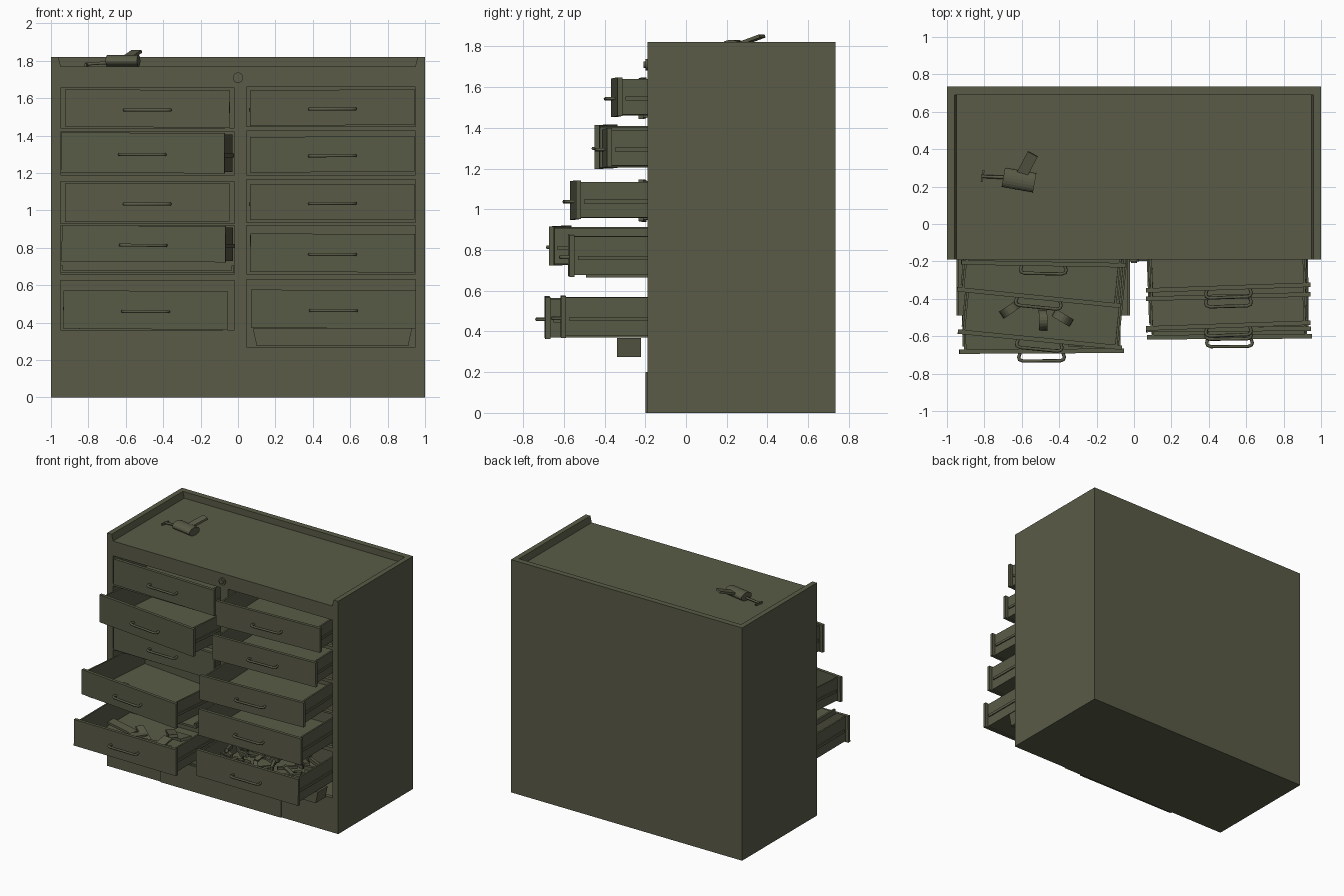
import bpy, bmesh, math, random
from mathutils import Matrix, Vector

if "Cube" in bpy.data.objects:
    bpy.data.objects.remove(bpy.data.objects["Cube"])

random.seed(4)
olive = bpy.data.materials.new("olive_paint")
olive.diffuse_color = (0.100, 0.104, 0.062, 1)
olive.use_nodes = True
olive.node_tree.nodes["Principled BSDF"].inputs["Base Color"].default_value = olive.diffuse_color


def add_box(bm, lo, hi, m=Matrix()):
    size = [h - l for l, h in zip(lo, hi)]
    mid = [(h + l) / 2 for l, h in zip(lo, hi)]
    bmesh.ops.create_cube(bm, size=1, matrix=m @ Matrix.Translation(mid) @ Matrix.Diagonal((*size, 1)))


def finish(bm, name, m=Matrix()):
    me = bpy.data.meshes.new(name)
    bmesh.ops.recalc_face_normals(bm, faces=bm.faces)
    bm.to_mesh(me)
    bm.free()
    me.materials.append(olive)
    ob = bpy.data.objects.new(name, me)
    ob.matrix_world = m
    bpy.context.collection.objects.link(ob)
    return ob


def boxes(name, items, m=Matrix()):
    bm = bmesh.new()
    for lo, hi in items:
        add_box(bm, lo, hi)
    return finish(bm, name, m)


def prism(name, pts, y0, y1):
    bm = bmesh.new()
    f = bm.faces.new([bm.verts.new((x, y0, z)) for x, z in pts])
    r = bmesh.ops.extrude_face_region(bm, geom=[f])
    bmesh.ops.translate(bm, vec=(0, y1 - y0, 0),
                        verts=[v for v in r["geom"] if isinstance(v, bmesh.types.BMVert)])
    return finish(bm, name)


def tube(name, pts, radius, m=Matrix()):
    cu = bpy.data.curves.new(name, "CURVE")
    cu.dimensions = "3D"
    cu.bevel_depth, cu.bevel_resolution, cu.use_fill_caps = radius, 1, True
    sp = cu.splines.new("POLY")
    sp.points.add(len(pts) - 1)
    for p, co in zip(sp.points, pts):
        p.co = (*co, 1)
    tmp = bpy.data.objects.new(name + "_path", cu)
    bpy.context.collection.objects.link(tmp)
    dg = bpy.context.evaluated_depsgraph_get()
    me = bpy.data.meshes.new_from_object(tmp.evaluated_get(dg))
    bpy.data.objects.remove(tmp)
    me.materials.clear()
    me.materials.append(olive)
    for p in me.polygons:
        p.use_smooth = len(p.vertices) == 4
    ob = bpy.data.objects.new(name, me)
    ob.matrix_world = m
    bpy.context.collection.objects.link(ob)


F, B = -0.19, 0.735          # front and back planes of the cabinet

# cabinet shell
boxes("cabinet_shell", [
    ((-1, F, 0), (-0.95, B, 1.77)), ((0.95, F, 0), (1, B, 1.77)),
    ((-0.95, B - 0.04, 0), (0.95, B, 1.77)), ((-0.95, F, 0), (0.95, B - 0.04, 0.04)),
    ((-0.95, F, 1.73), (0.95, B - 0.04, 1.77)), ((-0.02, F, 0.04), (0.045, B - 0.04, 1.73))])

# raised rim round the top: two sides and the back
for s, n in ((-1, "left"), (1, "right")):
    prism(n + "_top_rim", [(s, 1.77), (s, 1.82), (s * 0.96, 1.82), (s * 0.948, 1.77)], F, B)
boxes("back_top_rim", [((-0.96, 0.69, 1.77), (0.96, B, 1.82))])

# front frame: rails between the drawer openings of each column
openings = {"left": (-0.95, -0.02, [(1.44, 1.655), (1.19, 1.42), (0.93, 1.155), (0.66, 0.92), (0.36, 0.625)]),
            "right": (0.045, 0.95, [(1.45, 1.66), (1.19, 1.425), (0.935, 1.165), (0.66, 0.92), (0.27, 0.63)])}
for side, (x0, x1, rows) in openings.items():
    edges = [1.73] + [z for lo, hi in rows for z in (hi, lo)] + [0.21]
    rails = [((x0, F, edges[i + 1]), (x1, F + 0.03, edges[i])) for i in range(0, len(edges), 2)]
    if side == "left":   # sunk panel below the last drawer
        (a, b, c), hi = rails[-1]
        rails[-1] = ((a, b + 0.008, c), hi)
    boxes(side + "_front_rails", rails)

# plinth with a slightly bulged middle panel
boxes("plinth", [((-0.95, F, 0), (0.95, F + 0.03, 0.21))])
boxes("plinth_panel", [((-0.53, F - 0.008, 0.0), (0.51, F, 0.2))])

# lock
bm = bmesh.new()
for r, y in ((0.028, -0.195), (0.016, -0.203)):
    bmesh.ops.create_cone(bm, cap_ends=True, segments=16, radius1=r, radius2=r, depth=0.018,
                          matrix=Matrix.Translation((0, y + 0.004, 1.71)) @ Matrix.Rotation(math.pi / 2, 4, "X"))
finish(bm, "lock")


def drawer(name, xc, y, z0, z1, yaw=0, roll=0, w=0.88, hx=0.0, depth=0.66):
    """Open drawer; origin at the middle of the lower front edge."""
    m = (Matrix.Translation((xc, y, z0)) @ Matrix.Rotation(math.radians(yaw), 4, "Z")
         @ Matrix.Rotation(math.radians(roll), 4, "Y"))
    h, a, b, t = z1 - z0, w / 2, w / 2 - 0.025, 0.012
    boxes(name, [((-a, 0, 0), (a, 0.024, h)),
                 ((-b, 0.024, 0.008), (b, depth, 0.02)),
                 ((-b, 0.024, 0.008), (-b + t, depth, h - 0.008)),
                 ((b - t, 0.024, 0.008), (b, depth, h - 0.008)),
                 ((-b, depth - t, 0.008), (b, depth, h - 0.008)),
                 ((-b - 0.008, 0.04, h * 0.4), (-b, depth, h * 0.5)),
                 ((b, 0.04, h * 0.4), (b + 0.008, depth, h * 0.5))], m)
    # bent bar handle
    pts = []
    for s in (-1, 1):
        arc = [(s * 0.115, 0.002), (s * 0.122, -0.02), (s * 0.118, -0.033), (s * 0.1, -0.04)]
        pts += [(hx + px, py, h * 0.46) for px, py in (arc if s < 0 else arc[::-1])]
    tube(name + "_handle", pts, 0.009, m)
    return m


# drawers, top to bottom: centre x, front y, bottom, top, yaw, roll
left = [(-0.485, -0.225, 1.445, 1.645, -1, 0.4), (-0.51, -0.405, 1.2, 1.415, -5.8, 0.3),
        (-0.485, -0.225, 0.94, 1.145, -1, -0.2), (-0.505, -0.63, 0.725, 0.918, -5.6, 0.3),
        (-0.495, -0.692, 0.365, 0.57, 0.3, 0.4)]
right = [(0.505, -0.352, 1.455, 1.645, 2, -0.4), (0.505, -0.40, 1.205, 1.395, 1.5, -0.4),
         (0.505, -0.555, 0.95, 1.14, 2, -0.3), (0.505, -0.575, 0.67, 0.875, 0.5, 0.2),
         (0.51, -0.615, 0.37, 0.575, 0.3, 0.2)]
mats = {}
for side, rows in (("left", left), ("right", right)):
    for i, (xc, y, a, b, yaw, roll) in enumerate(rows, 1):
        mats[side, i] = drawer(f"{side}_drawer_{i}", xc, y, a, b, yaw, roll)

# slide tray under the fourth left drawer, slipped tray under the last right one
boxes("left_slide_tray", [((-0.95, -0.49, 0.665), (-0.021, 0.3, 0.68)),
                          ((-0.95, -0.49, 0.68), (-0.935, 0.3, 0.705)),
                          ((-0.036, -0.49, 0.68), (-0.021, 0.3, 0.705))])
prism("slipped_tray", [(0.08, 0.368), (0.1, 0.275), (0.91, 0.275), (0.93, 0.368)], -0.34, -0.22)

# left drawer 4: bent straps
for k, (x, y) in enumerate(((-0.16, 0.14), (0.03, 0.12), (0.12, 0.16))):
    bm = bmesh.new()
    ring = []
    for i in range(11):
        t = math.pi * i / 10
        ring.append([bm.verts.new((r * math.cos(t), d, r * 1.2 * math.sin(t)))
                     for r, d in ((0.055, 0), (0.055, 0.045), (0.047, 0.045), (0.047, 0))])
    for p, q in zip(ring, ring[1:]):
        for j in range(4):
            bm.faces.new((p[j], p[(j + 1) % 4], q[(j + 1) % 4], q[j]))
    bm.faces.new(ring[0])
    bm.faces.new(ring[-1])
    finish(bm, f"bent_strap_{k + 1}",
           mats["left", 4] @ Matrix.Translation((x, y, 0.04)) @ Matrix.Rotation(0.7 + k, 4, "Z"))


def clutter(name, m, count, x, y, z, size):
    bm = bmesh.new()
    for _ in range(count):
        p = Vector((random.uniform(-x, x), random.uniform(*y), random.uniform(*z)))
        l, w, t = (random.uniform(*s) / 2 for s in size)
        r = (Matrix.Translation(p) @ Matrix.Rotation(random.uniform(0, math.pi), 4, "Z")
             @ Matrix.Rotation(random.uniform(-0.3, 0.3), 4, "Y"))
        add_box(bm, (-l, -w, -t), (l, w, t), r)
    finish(bm, name, m)


# loose boards and tools
clutter("loose_boards", mats["left", 5], 9, 0.25, (0.12, 0.4), (0.07, 0.14),
        ((0.15, 0.26), (0.05, 0.1), (0.01, 0.03)))
clutter("loose_tools", mats["right", 5], 70, 0.32, (0.1, 0.5), (0.05, 0.17),
        ((0.06, 0.16), (0.012, 0.04), (0.01, 0.03)))

# small hand torch lying on the top: body, neck, grip
tm = Matrix.Translation((-0.615, 0.235, 1.77)) @ Matrix.Rotation(math.radians(-10), 4, "Z")
bm = bmesh.new()
bmesh.ops.create_cone(bm, cap_ends=True, segments=20, radius1=0.052, radius2=0.052, depth=0.17,
                      matrix=Matrix.Translation((0, 0, 0.03)) @ Matrix.Diagonal((1, 1, 0.6, 1))
                      @ Matrix.Rotation(math.pi / 2, 4, "Y"))
add_box(bm, (-0.03, 0.03, 0.02), (0.03, 0.175, 0.036),
        Matrix.Rotation(math.radians(-18), 4, "Z") @ Matrix.Rotation(math.radians(18), 4, "X"))
finish(bm, "torch_body", tm)
tube("torch_neck", [(-0.08, 0.0, 0.02), (-0.2, -0.015, 0.012)], 0.009, tm)
boxes("torch_tip", [((-0.2, -0.045, 0.0), (-0.19, 0.02, 0.015))], tm)
